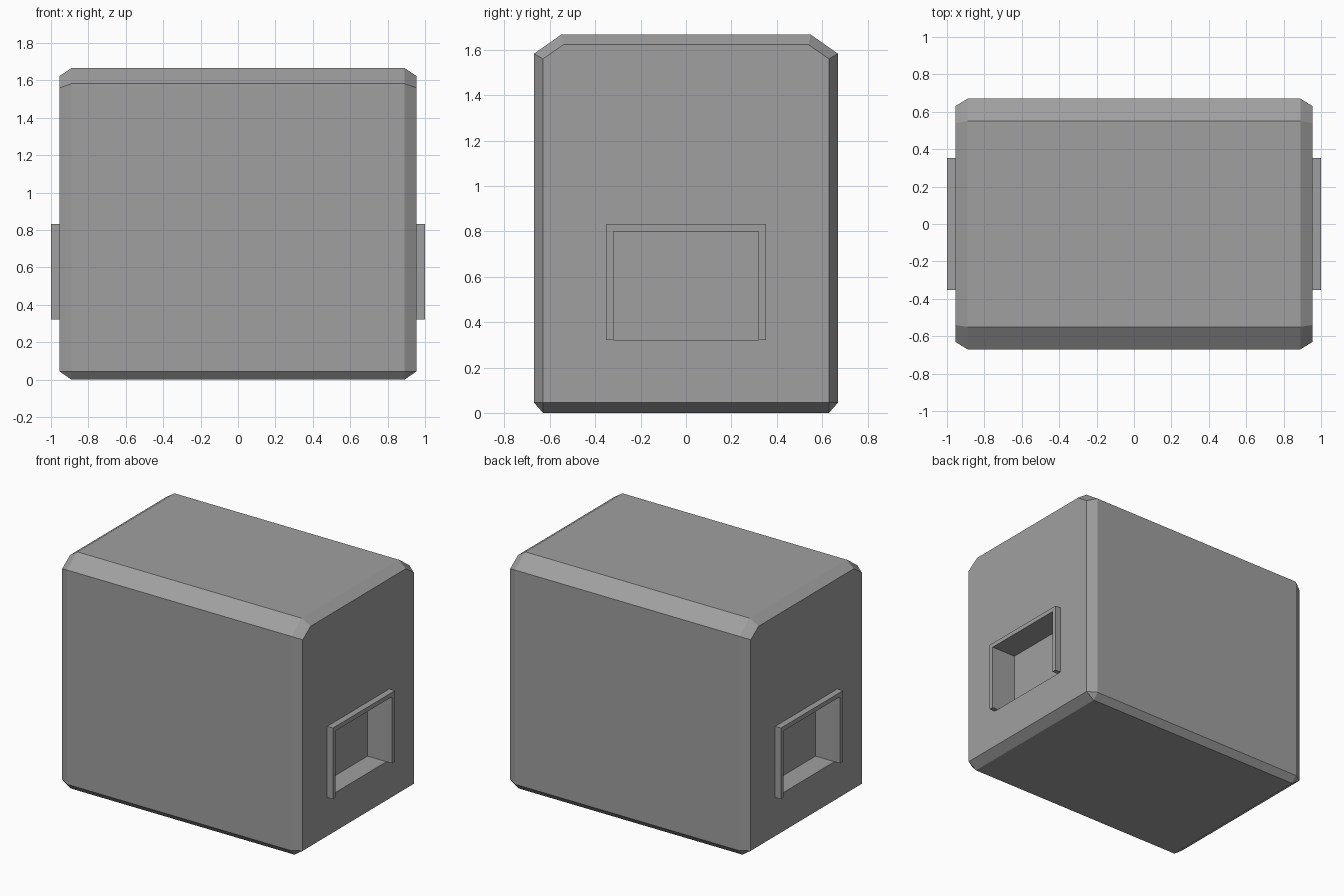
import bpy, bmesh, math

if "Cube" in bpy.data.objects:
    bpy.data.objects.remove(bpy.data.objects["Cube"])

grey = bpy.data.materials.new("dark_grey")
grey.diffuse_color = (0.35, 0.35, 0.35, 1)
grey.use_nodes = True
grey.node_tree.nodes["Principled BSDF"].inputs["Base Color"].default_value = grey.diffuse_color


def new_object(name, bm):
    bmesh.ops.recalc_face_normals(bm, faces=bm.faces)
    mesh = bpy.data.meshes.new(name)
    bm.to_mesh(mesh)
    bm.free()
    mesh.materials.append(grey)
    ob = bpy.data.objects.new(name, mesh)
    bpy.context.collection.objects.link(ob)
    return ob


def extrude_x(name, profile, x0, x1):
    """Extrude a (y, z) outline along x."""
    bm = bmesh.new()
    face = bm.faces.new([bm.verts.new((x0, y, z)) for y, z in profile])
    ext = bmesh.ops.extrude_face_region(bm, geom=[face])["geom"]
    bmesh.ops.translate(bm, vec=(x1 - x0, 0, 0),
                        verts=[v for v in ext if isinstance(v, bmesh.types.BMVert)])
    return new_object(name, bm)


# Crate body: chamfered block, wide section plus inset end faces
wide = [(0.63, 0), (0.67, 0.045), (0.67, 1.583), (0.55, 1.667)]
inset = [(0.63, 0.045), (0.63, 1.56), (0.54, 1.623)]
bm = bmesh.new()
for x, section in ((0.89, wide), (0.955, inset)):
    for y, z in section:
        for sx in (-1, 1):
            for sy in (-1, 1):
                bm.verts.new((sx * x, sy * y, z))
bmesh.ops.convex_hull(bm, input=bm.verts)
bmesh.ops.dissolve_limit(bm, angle_limit=math.radians(2), verts=bm.verts, edges=bm.edges)
body = new_object("crate_body", bm)

Y_IN, Y_OUT, Z_LOW, Z_IN, Z_OUT = 0.32, 0.352, 0.322, 0.80, 0.832
opening = [(-Y_IN, Z_LOW), (Y_IN, Z_LOW), (Y_IN, Z_IN), (-Y_IN, Z_IN)]
rim = [(-Y_OUT, Z_LOW), (-Y_IN, Z_LOW), (-Y_IN, Z_IN), (Y_IN, Z_IN),
       (Y_IN, Z_LOW), (Y_OUT, Z_LOW), (Y_OUT, Z_OUT), (-Y_OUT, Z_OUT)]

for side, s in (("right", 1), ("left", -1)):
    # Hand-hold recess cut into the end
    cutter = extrude_x(side + "_recess_cutter", opening, s * 0.805, s * 1.1)
    cutter.hide_render = True
    cutter.hide_set(True)
    cut = body.modifiers.new(side + "_recess", 'BOOLEAN')
    cut.operation = 'DIFFERENCE'
    cut.solver = 'EXACT'
    cut.object = cutter
    # Raised rim around the top and sides of the recess
    extrude_x(side + "_handle_rim", rim, s * 0.955, s * 1.0)
